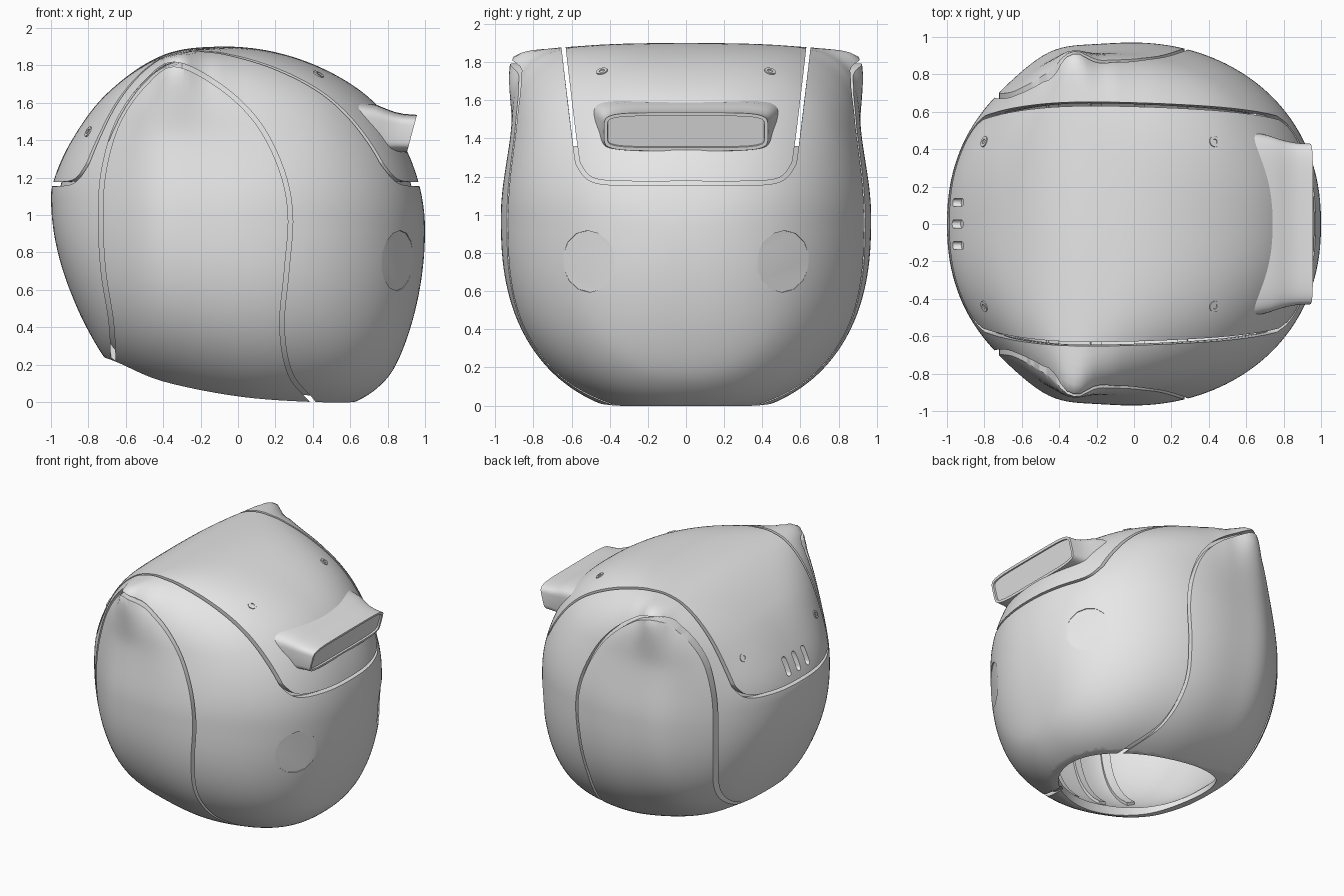
import bpy, bmesh, math
from mathutils import Vector, Matrix
from mathutils.bvhtree import BVHTree

if "Cube" in bpy.data.objects:
    bpy.data.objects.remove(bpy.data.objects["Cube"], do_unlink=True)

grey = bpy.data.materials.new("plain grey")
grey.use_nodes = True
grey.diffuse_color = (0.8, 0.8, 0.8, 1)
grey.node_tree.nodes["Principled BSDF"].inputs["Base Color"].default_value = (0.8, 0.8, 0.8, 1)


# ---------- helpers ----------
def make_object(name, bm):
    mesh = bpy.data.meshes.new(name)
    bm.to_mesh(mesh)
    mesh.materials.append(grey)
    ob = bpy.data.objects.new(name, mesh)
    bpy.context.collection.objects.link(ob)
    return ob


def select(ob):
    bpy.ops.object.select_all(action='DESELECT')
    ob.select_set(True)
    bpy.context.view_layer.objects.active = ob


def smooth(ob):
    select(ob)
    bpy.ops.object.shade_smooth_by_angle(angle=math.radians(35))


def loft(bm, rings, flip=False):
    """Closed solid through rings of equal point count; last face is the end cap."""
    vs = [[bm.verts.new(p) for p in ring] for ring in rings]
    n = len(vs[0])
    faces = [bm.faces.new((a[i], a[(i + 1) % n], b[(i + 1) % n], b[i]))
             for a, b in zip(vs, vs[1:]) for i in range(n)]
    faces += [bm.faces.new(vs[0][::-1]), bm.faces.new(vs[-1])]
    bmesh.ops.recalc_face_normals(bm, faces=faces)
    if flip:
        bmesh.ops.reverse_faces(bm, faces=faces)
    return faces


def curve(keys, t):
    """Smooth value through (key, value) pairs."""
    def slope(i):
        a, b = keys[max(i - 1, 0)], keys[min(i + 1, len(keys) - 1)]
        return (b[1] - a[1]) / (b[0] - a[0])
    i = 0
    while i < len(keys) - 2 and t > keys[i + 1][0]:
        i += 1
    (x0, y0), (x1, y1) = keys[i], keys[i + 1]
    d = x1 - x0
    u = (t - x0) / d
    return ((1 + 2 * u) * (1 - u) ** 2 * y0 + u * u * (3 - 2 * u) * y1
            + u * (1 - u) * d * ((1 - u) * slope(i) - u * slope(i + 1)))


def path(points, steps=8):
    """Smooth 2D path through a few points."""
    ks = [list(enumerate(c)) for c in zip(*points)]
    return [Vector((curve(ks[0], i / steps), curve(ks[1], i / steps)))
            for i in range((len(points) - 1) * steps + 1)]


def ribbon(name, pts, width, lo, hi, place):
    """Thin curtain cutter that follows a 2D path and spans lo to hi in depth."""
    rings = []
    for i, p in enumerate(pts):
        t = (pts[min(i + 1, len(pts) - 1)] - pts[max(i - 1, 0)]).normalized()
        n = Vector((-t.y, t.x)) * width / 2
        rings.append([place(p + n, lo), place(p + n, hi), place(p - n, hi), place(p - n, lo)])
    bm = bmesh.new()
    loft(bm, rings)
    return make_object(name, bm)


def cut(ob, cutters):
    select(ob)
    for c in cutters:
        c.hide_render = True
        m = ob.modifiers.new("cut", 'BOOLEAN')
        m.operation, m.solver, m.object = 'DIFFERENCE', 'EXACT', c
        bpy.ops.object.modifier_apply(modifier=m.name)


def ramp(v, lo, hi):
    t = min(max((v - lo) / (hi - lo), 0), 1)
    return t * t * (3 - 2 * t)


# ---------- helmet form: cross-sections along x ----------
def by_x(pairs):
    return [(math.acos(-x), v) for x, v in pairs]


TOP = by_x([(-1, 1.1), (-.98, 1.2), (-.9, 1.38), (-.7, 1.65), (-.4, 1.855), (-.1, 1.9),
            (.2, 1.87), (.5, 1.76), (.75, 1.58), (.9, 1.35), (1, .92)])
BOTTOM = by_x([(-1, 1.1), (-.9, .6), (-.8, .38), (-.68, .2), (-.4, .05), (0, -.05),
               (.3, -.06), (.6, -.01), (.8, .13), (.9, .33), (1, .92)])
MIDDLE = by_x([(-1, 1.1), (0, .97), (1, .92)])
BOXY = by_x([(-1, 2.2), (-.8, 2.9), (-.65, 4.2), (-.5, 6.5), (-.42, 10), (-.33, 24),
             (-.24, 10), (-.1, 5.8), (.1, 4), (.5, 3), (.8, 2.4), (1, 2.2)])


def point(phi, ang, scale=1.0):
    x, mid = -math.cos(phi), curve(MIDDLE, phi)
    w = .97 * math.sin(phi) ** .9 * (1 + .05 * math.exp(-((x + .45) / .2) ** 2))
    c, s = math.cos(ang), math.sin(ang)
    if s > 0:
        h, n = curve(TOP, phi) - mid, max(2, curve(BOXY, phi))
    else:
        h, n = mid - curve(BOTTOM, phi), 2.4
    h = max(h, .01)
    r = (abs(c / w) ** n + abs(s / h) ** n) ** (-1 / n)
    y, z = r * c, mid + r * s
    # waist under the peaks, flared peak tips, slightly domed crown
    y *= 1 - .05 * ramp(z, 1, 1.5) + .025 * math.exp(-((x + .33) / .12) ** 2) * ramp(z, 1.4, 1.8)
    z -= .03 * y * y * ramp(z, 1.3, 1.8)
    return Vector((x, y, z - .95)) * scale + Vector((0, 0, .95))


def skin(bm, scale, nx, na, flip=False):
    eps = .04
    loft(bm, [[point(eps + (math.pi - 2 * eps) * i / nx, math.tau * j / na, scale)
               for j in range(na)] for i in range(nx + 1)], flip)


def shell(name, outer, inner, nx, na):
    bm = bmesh.new()
    skin(bm, outer, nx, na)
    tree = BVHTree.FromBMesh(bm)
    skin(bm, inner, nx, na, True)
    return make_object(name, bm), tree


outer, surface = shell("main_shell", 1, .955, 84, 176)
lining, _ = shell("inner_lining", .958, .935, 48, 96)


def plug(name, origin, direction, radius, sides, lift, hole=0):
    """Short cylinder set square on the skin where a ray meets it."""
    loc, nor, _, _ = surface.ray_cast(Vector(origin), Vector(direction))
    bm = bmesh.new()
    bmesh.ops.create_cone(bm, cap_ends=True, segments=sides, radius1=radius, radius2=radius, depth=.04)
    if hole:
        top = max(bm.faces, key=lambda f: f.calc_center_median().z)
        bmesh.ops.inset_region(bm, faces=[top], thickness=radius - hole, depth=0)
        bmesh.ops.inset_region(bm, faces=[top], thickness=.001, depth=-.015)
    bm.transform(Matrix.Translation(loc + nor * (lift - .02))
                 @ nor.to_track_quat('Z', 'Y').to_matrix().to_4x4())
    return make_object(name, bm)


# ---------- cutters: crown seam, side panel seams, neck opening, vents, rear flats ----------
along_x = lambda p, d: (d, p.x, p.y)
along_y = lambda p, d: (p.x, d, p.y)

half = [(.665, 2.1), (.64, 1.86), (.58, 1.36), (.555, 1.25), (.48, 1.18), (.3, 1.165)]
crown_seam = ribbon("cutter_crown", path(half + [(0, 1.165)] + [(-y, z) for y, z in half[::-1]]),
                    .022, -1.5, 1.5, along_x)
arms = [ribbon("cutter_arm", path([(s * y, z) for y, z in half[:3]]), .022, -1.5, 1.5, along_x)
        for s in (1, -1)]

arch = path([(-.665, .08), (-.675, .4), (-.72, .7), (-.735, 1), (-.715, 1.25), (-.64, 1.5),
             (-.5, 1.7), (-.34, 1.805), (-.1, 1.69), (.1, 1.5), (.23, 1.25), (.28, 1),
             (.26, .7), (.235, .4), (.28, .15), (.4, 0), (.48, -.12)])
panel_seams = [ribbon("cutter_panel", arch, .024, s * .3, s * 1.5, along_y) for s in (1, -1)]

bm = bmesh.new()
loft(bm, [[(p.x, -1, p.y), (p.x, 1, p.y), (p.x, 1, -.5), (p.x, -1, -.5)]
          for p in path([(-.72, .24), (-.64, .21), (-.4, .11), (0, .03), (.4, 0), (.74, 0)])])
neck = make_object("cutter_neck", bm)

# thins the rim of the neck opening
bm = bmesh.new()
loft(bm, [[(-.03 + .61 * math.cos(a), .46 * math.sin(a), z)
           for a in (math.tau * k / 72 for k in range(72))] for z in (-.5, .5)])
neck_bore = make_object("cutter_neck_bore", bm)

bm = bmesh.new()
for y in (-.115, 0, .115):
    capsule = [(y + .022 * math.cos(a), 1.29 + .022 * math.sin(a) + (.045 if a < math.pi else -.045))
               for a in (math.tau * (k + .5) / 16 for k in range(16))]
    loft(bm, [[(x, *p) for p in capsule] for x in (-1.2, -.7)])
vents = make_object("cutter_vents", bm)

rear_flats = [plug("cutter_flat", (2, s * .515, .755), (-1, 0, 0), .162, 14, .026) for s in (1, -1)]

cutters = [neck, neck_bore, crown_seam, vents] + panel_seams + rear_flats
cut(outer, cutters)
cut(lining, [neck, neck_bore] + arms)
for c in cutters + arms:
    bpy.data.objects.remove(c, do_unlink=True)
smooth(lining)

# split the cut skin into its panels
smooth(outer)
bpy.ops.object.mode_set(mode='EDIT')
bpy.ops.mesh.select_all(action='SELECT')
bpy.ops.mesh.separate(type='LOOSE')
bpy.ops.object.mode_set(mode='OBJECT')
for ob in list(bpy.context.selected_objects):
    mid = sum((Vector(c) for c in ob.bound_box), Vector()) / 8
    if abs(mid.y) > .4:
        ob.name = "right_side_panel" if mid.y < 0 else "left_side_panel"
    else:
        ob.name = "crown_panel" if mid.z > 1.3 else "main_shell"

# ---------- rear scoop ----------
bm = bmesh.new()
rings = []
for x, z, hw, hh in [(.58, 1.45, .5, .16), (.7, 1.45, .475, .14), (.76, 1.445, .455, .122),
                     (.81, 1.44, .442, .11), (.86, 1.437, .433, .103), (.93, 1.435, .43, .1)]:
    ring = []
    for k in range(64):
        c, s = math.cos(math.tau * k / 64), math.sin(math.tau * k / 64)
        dy = math.copysign(hw * abs(c) ** .35, c)
        dz = math.copysign(hh * abs(s) ** .35, s)
        ring.append((x + .27 * dz, dy, z + dz))
    rings.append(ring)
cap = loft(bm, rings)[-1]
bmesh.ops.inset_region(bm, faces=[cap], thickness=.018, depth=0)
bmesh.ops.inset_region(bm, faces=[cap], thickness=.002, depth=-.012)
smooth(make_object("rear_scoop", bm))

# ---------- crown screws and inner ribs ----------
for side, s in (("right", -1), ("left", 1)):
    for end, x in (("front", -.8), ("rear", .43)):
        smooth(plug(f"{side}_{end}_screw", (x, s * .44, 3), (0, 0, -1), .03, 20, .006, .014))
    for k, x in enumerate((-.5, -.25, 0, .25)):
        bm = bmesh.new()
        loft(bm, [[point(math.acos(-x - dx), a if s > 0 else math.pi - a, sc)
                   for dx, sc in ((0, .94), (.06, .94), (.06, .915), (0, .915))]
                  for a in (math.radians(8 - 5 * i) for i in range(13))])
        smooth(make_object(f"{side}_inner_rib_{k + 1}", bm))
